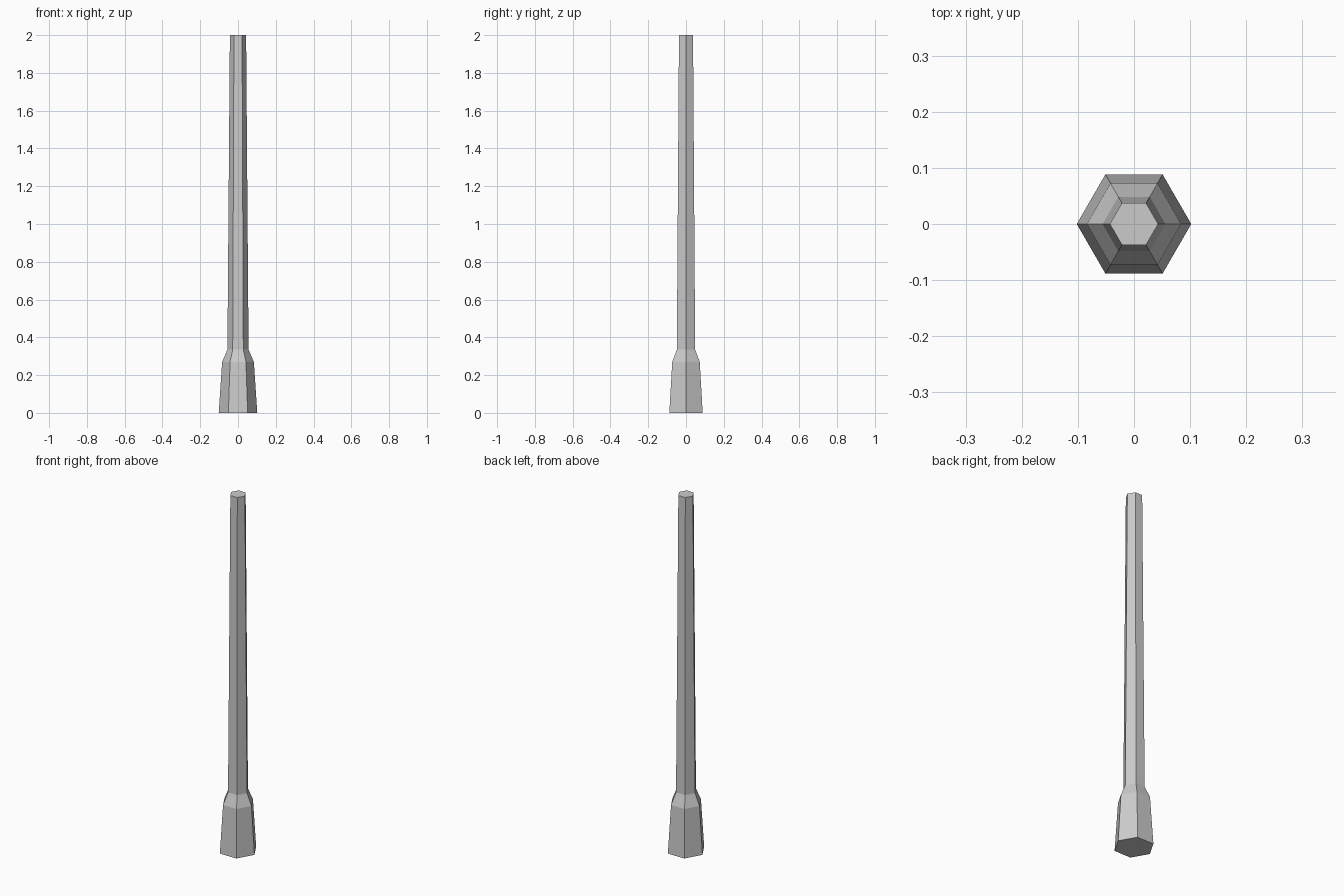
import bpy, bmesh
from math import cos, sin, pi

if "Cube" in bpy.data.objects:
    bpy.data.objects.remove(bpy.data.objects["Cube"])

SIDES = 6
# (radius, height) of the post profile: flared base, shoulder, tapered shaft
PROFILE = [(0.102, 0.0), (0.084, 0.27), (0.056, 0.335), (0.043, 2.0)]


def lathe(name, profile, sides):
    """Closed faceted solid from stacked regular polygons."""
    bm = bmesh.new()
    rings = [[bm.verts.new((r * cos(2 * pi * i / sides), r * sin(2 * pi * i / sides), z))
              for i in range(sides)] for r, z in profile]
    for low, high in zip(rings, rings[1:]):
        for i in range(sides):
            j = (i + 1) % sides
            bm.faces.new((low[i], low[j], high[j], high[i]))
    bm.faces.new(rings[0][::-1])
    bm.faces.new(rings[-1])
    mesh = bpy.data.meshes.new(name)
    bm.to_mesh(mesh)
    bm.free()
    obj = bpy.data.objects.new(name, mesh)
    bpy.context.collection.objects.link(obj)
    return obj


# Hexagonal post with its wider foot
lathe("hexagonal_post", PROFILE, SIDES)
